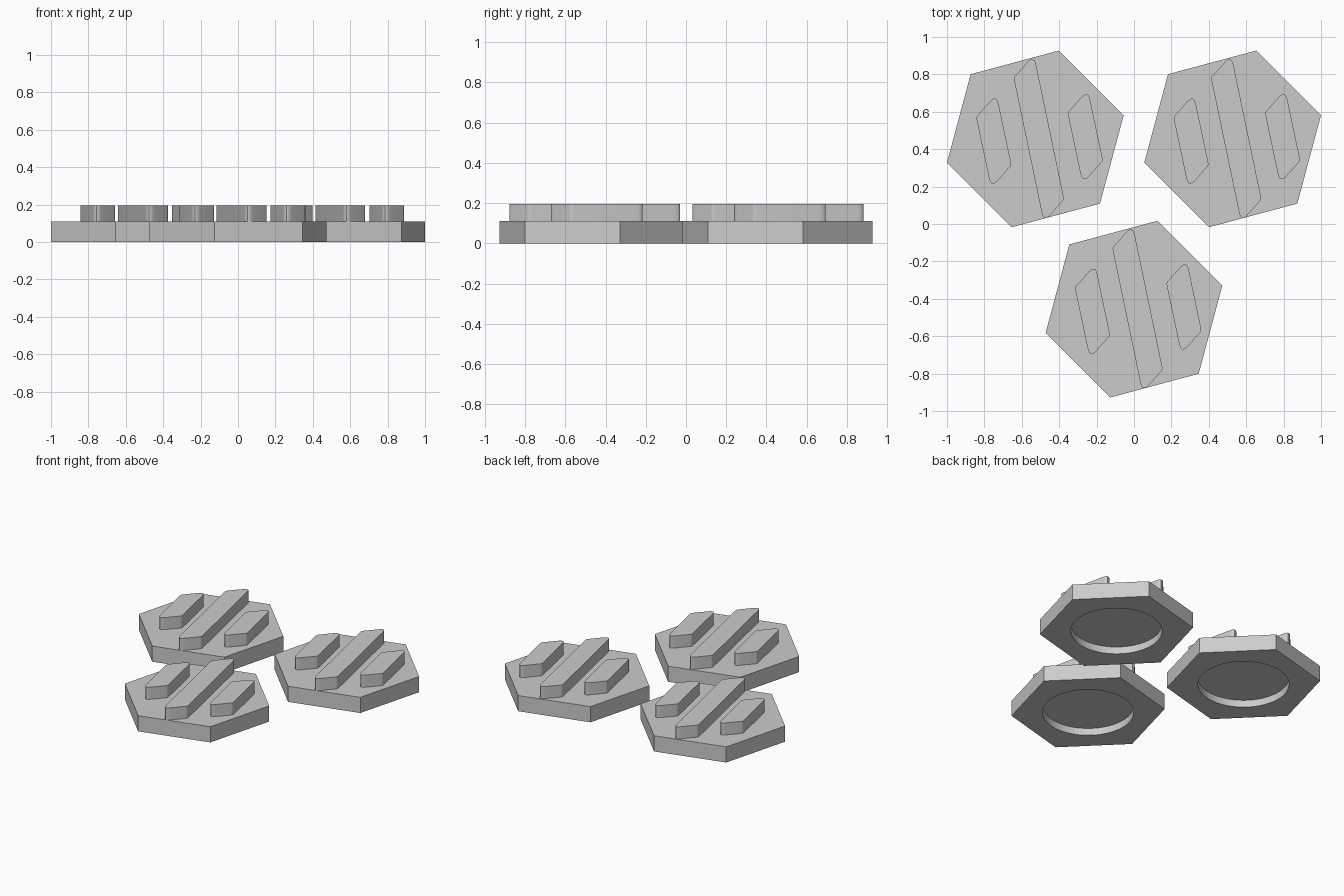
import bpy, bmesh, math
from mathutils import Vector

if "Cube" in bpy.data.objects:
    bpy.data.objects.remove(bpy.data.objects["Cube"])

grey = bpy.data.materials.new("plain_grey")
grey.diffuse_color = (0.6, 0.6, 0.6, 1)
grey.use_nodes = True
grey.node_tree.nodes["Principled BSDF"].inputs["Base Color"].default_value = grey.diffuse_color


def prism(name, outline, z0, z1, mat=None):
    """Extrude a flat outline from z0 to z1."""
    bm = bmesh.new()
    face = bm.faces.new([bm.verts.new((x, y, z0)) for x, y in outline])
    top = bmesh.ops.extrude_face_region(bm, geom=[face])["geom"]
    bmesh.ops.translate(bm, vec=(0, 0, z1 - z0),
                        verts=[v for v in top if isinstance(v, bmesh.types.BMVert)])
    bmesh.ops.recalc_face_normals(bm, faces=bm.faces)
    mesh = bpy.data.meshes.new(name)
    bm.to_mesh(mesh)
    bm.free()
    obj = bpy.data.objects.new(name, mesh)
    bpy.context.collection.objects.link(obj)
    if mat:
        mesh.materials.append(mat)
    return obj


def ngon(cx, cy, radius, sides, start=0):
    return [(cx + radius * math.cos(start + math.tau * i / sides),
             cy + radius * math.sin(start + math.tau * i / sides)) for i in range(sides)]


def rounded(corners, trims, steps=6):
    """Round each corner of a polygon by its own trim length."""
    pts = []
    for i, p in enumerate(corners):
        a = p + (corners[i - 1] - p).normalized() * trims[i]
        b = p + (corners[(i + 1) % len(corners)] - p).normalized() * trims[i]
        for k in range(steps + 1):
            t = k / steps
            pts.append(a * (1 - t) ** 2 + p * 2 * t * (1 - t) + b * t * t)
    return pts


def shade(obj):
    bpy.ops.object.select_all(action='DESELECT')
    obj.select_set(True)
    bpy.context.view_layer.objects.active = obj
    bpy.ops.object.shade_smooth_by_angle(angle=math.radians(30))


def tread_bar(name, cx, cy, shoulder):
    """Slanted bar with pointed, rounded ends; symmetric about its centre."""
    s = Vector(shoulder)
    tip = s + Vector((0.109, 0.123))
    corners = [s, tip, -s, -tip]
    pts = rounded(corners, (0.012, 0.055, 0.012, 0.055))
    shade(prism(name, [(cx + p.x, cy + p.y) for p in pts], 0.11, 0.195, grey))


for label, cx, cy in (("left", -0.5275, 0.455), ("right", 0.5275, 0.455), ("front", 0, -0.455)):
    # hexagonal base with a round recess underneath
    base = prism(label + "_hex_base", ngon(cx, cy, 0.489, 6, math.radians(15)), 0, 0.11, grey)
    cutter = prism(label + "_recess_cutter", ngon(cx, cy, 0.29, 64), -0.05, 0.05, grey)
    cutter.hide_render = True
    cutter.hide_set(True)
    cut = base.modifiers.new("recess", 'BOOLEAN')
    cut.operation = 'DIFFERENCE'
    cut.solver = 'EXACT'
    cut.object = cutter
    shade(base)
    # three raised bars on top
    tread_bar(label + "_long_bar", cx + 0.019, cy + 0.002, (-0.135, 0.325))
    tread_bar(label + "_left_short_bar", cx - 0.222, cy - 0.012, (-0.0945, 0.128))
    tread_bar(label + "_right_short_bar", cx + 0.267, cy + 0.012, (-0.0945, 0.128))
